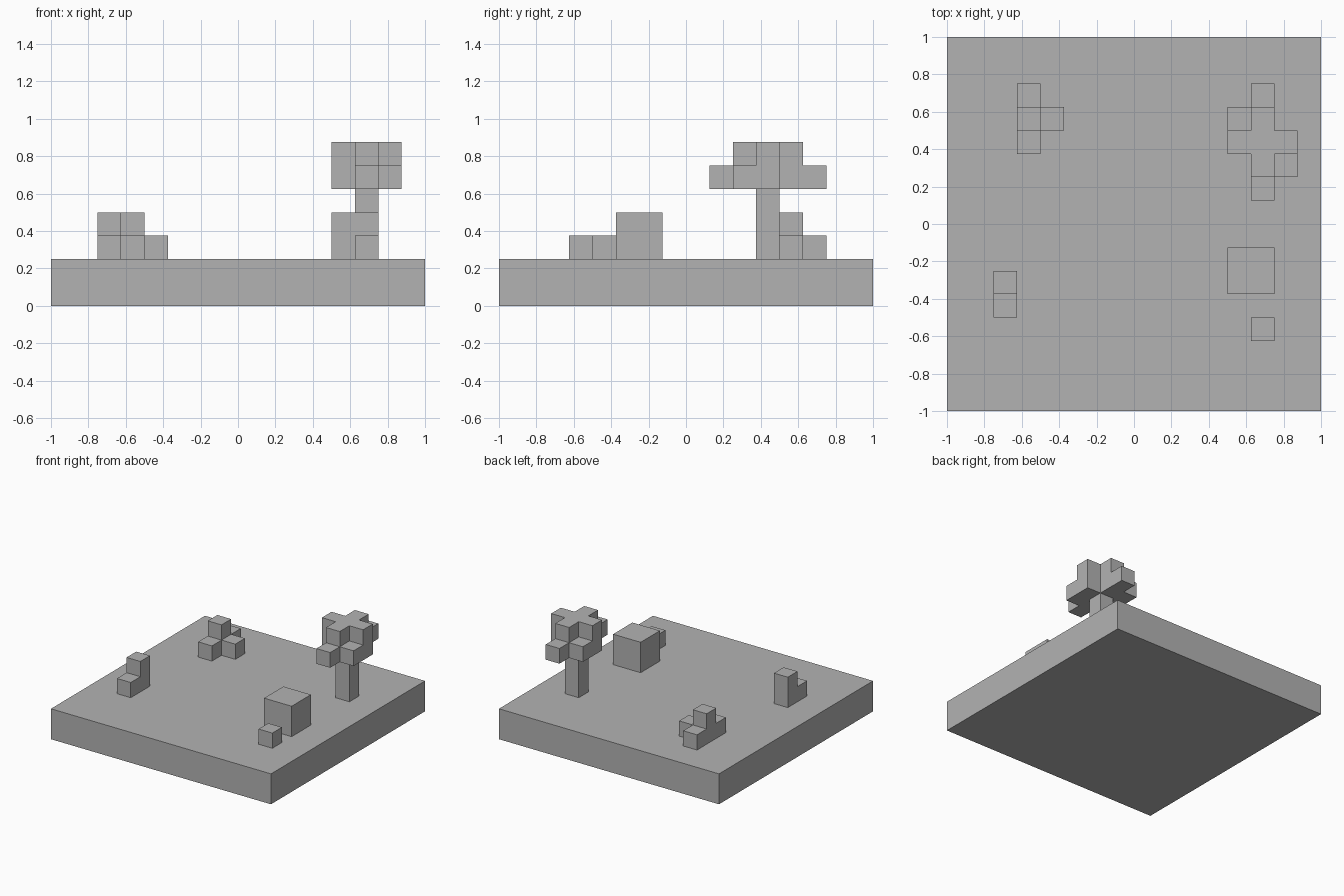
import bpy
import bmesh
from mathutils import Vector

cube = bpy.data.objects.get("Cube")
if cube:
    bpy.data.objects.remove(cube, do_unlink=True)

# One plain stone colour for the whole model
grey = bpy.data.materials.new("plain_grey")
grey.use_nodes = True
colour = (0.45, 0.45, 0.45, 1)
grey.diffuse_color = colour
grey.node_tree.nodes["Principled BSDF"].inputs["Base Color"].default_value = colour

UNIT = 0.125
GROUND = 0.25
STEPS = [Vector(s) for s in ((1, 0, 0), (-1, 0, 0), (0, 1, 0),
                             (0, -1, 0), (0, 0, 1), (0, 0, -1))]


def finish(name, bm):
    bmesh.ops.remove_doubles(bm, verts=bm.verts, dist=0.001)
    bmesh.ops.recalc_face_normals(bm, faces=bm.faces)
    bmesh.ops.dissolve_limit(bm, angle_limit=0.01, verts=bm.verts, edges=bm.edges)
    mesh = bpy.data.meshes.new(name)
    bm.to_mesh(mesh)
    bm.free()
    mesh.materials.append(grey)
    obj = bpy.data.objects.new(name, mesh)
    bpy.context.collection.objects.link(obj)
    return obj


def box(name, low, high):
    """Plain block between two corners."""
    low, high = Vector(low), Vector(high)
    bm = bmesh.new()
    bmesh.ops.create_cube(bm, size=1)
    for v in bm.verts:
        v.co = (low + high) / 2 + v.co * (high - low)
    return finish(name, bm)


def blocks(name, origin, cells):
    """Outer skin of a cluster of unit cubes; cells are offsets from origin."""
    cells = set(cells)
    bm = bmesh.new()
    for cell in cells:
        centre = Vector(origin) + (Vector(cell) + Vector((.5, .5, .5))) * UNIT
        for n in STEPS:
            if tuple(int(a) for a in Vector(cell) + n) in cells:
                continue
            u = Vector((n.y, n.z, n.x))
            w = n.cross(u)
            corners = [n + u + w, n - u + w, n - u - w, n + u - w]
            bm.faces.new([bm.verts.new(centre + c * UNIT / 2) for c in corners])
    return finish(name, bm)


# Ground slab
box("ground_slab", (-1, -1, 0), (1, 1, GROUND))

# Boulder and pebble
box("boulder", (0.5, -0.375, GROUND), (0.75, -0.125, 0.5))
box("pebble", (0.625, -0.625, GROUND), (0.75, -0.5, 0.375))

# Stepped stump
blocks("stump", (-0.75, -0.375, GROUND), [(0, 0, 0), (0, 0, 1), (0, -1, 0)])

# Bush with three low arms and a raised middle
blocks("bush", (-0.625, 0.5, GROUND),
       [(0, 0, 0), (0, 0, 1), (1, 0, 0), (0, 1, 0), (0, -1, 0)])

# Tree: trunk and two-layer crown
box("tree_trunk", (0.625, 0.375, GROUND), (0.75, 0.5, 0.625))
plus = [(0, 0), (1, 0), (-1, 0), (0, 1), (0, -1)]
outer = [(-1, 1), (1, -1), (0, 2), (0, -2)]
crown = [(x, y, 0) for x, y in plus + outer] + [(x, y, 1) for x, y in plus]
blocks("tree_crown", (0.625, 0.375, 0.625), crown)
